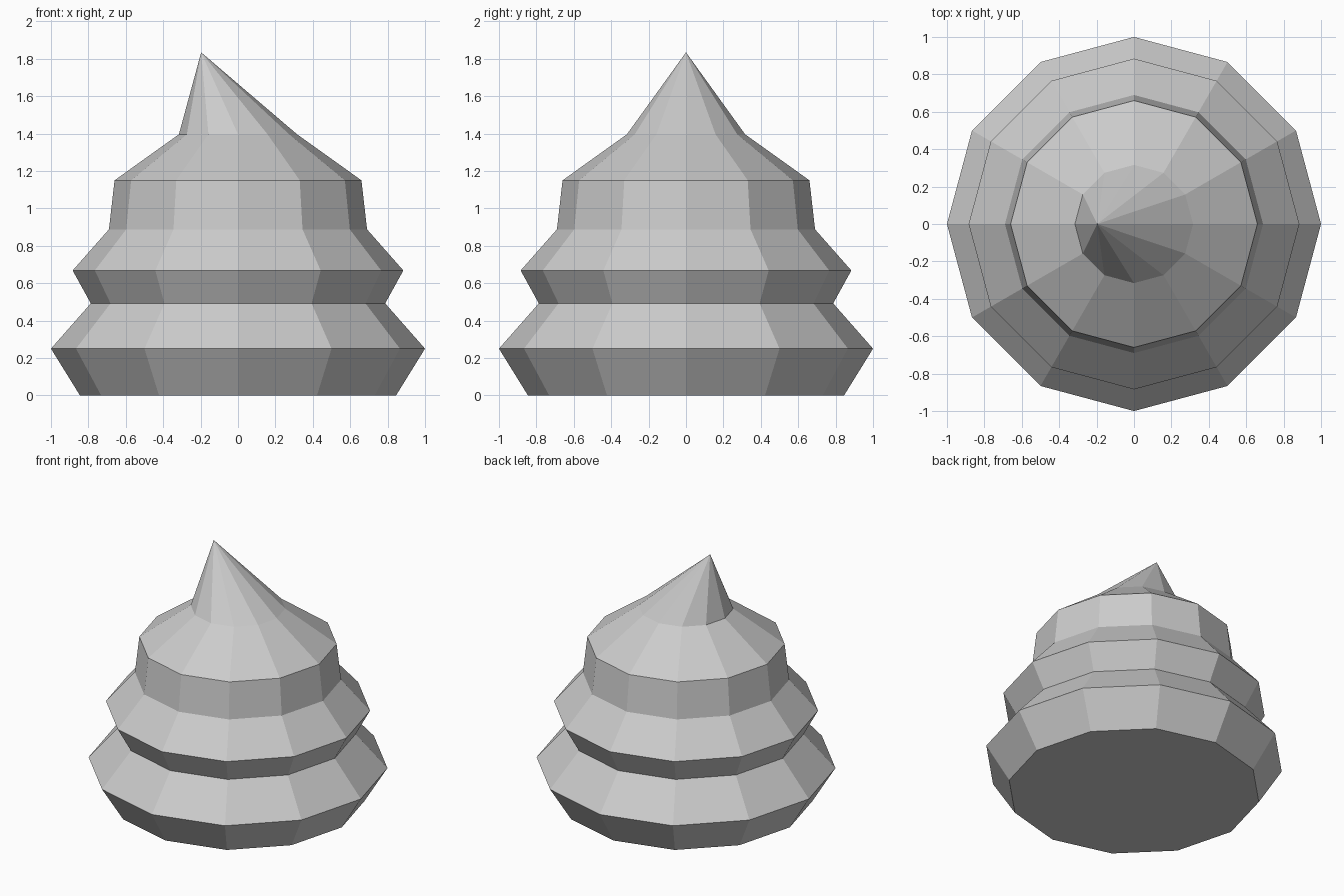
import bpy, bmesh
from math import cos, sin, pi

if "Cube" in bpy.data.objects:
    bpy.data.objects.remove(bpy.data.objects["Cube"])

SIDES = 12
# (radius, height) of each ring, bottom to top
PROFILE = [(0.845, 0), (1.0, 0.25), (0.787, 0.492), (0.884, 0.668),
           (0.69, 0.888), (0.66, 1.15), (0.316, 1.396)]
TIP = (-0.197, 0, 1.834)

bm = bmesh.new()
rings = [[bm.verts.new((r * cos(2 * pi * i / SIDES), r * sin(2 * pi * i / SIDES), z))
          for i in range(SIDES)] for r, z in PROFILE]
tip = bm.verts.new(TIP)

# flat base
bm.faces.new(rings[0][::-1])
for i in range(SIDES):
    j = (i + 1) % SIDES
    # stacked tiers
    for low, high in zip(rings, rings[1:]):
        bm.faces.new((low[i], low[j], high[j], high[i]))
    # leaning peak
    bm.faces.new((rings[-1][i], rings[-1][j], tip))

mesh = bpy.data.meshes.new("swirl_body")
bm.to_mesh(mesh)
bm.free()
bpy.context.collection.objects.link(bpy.data.objects.new("swirl_body", mesh))
